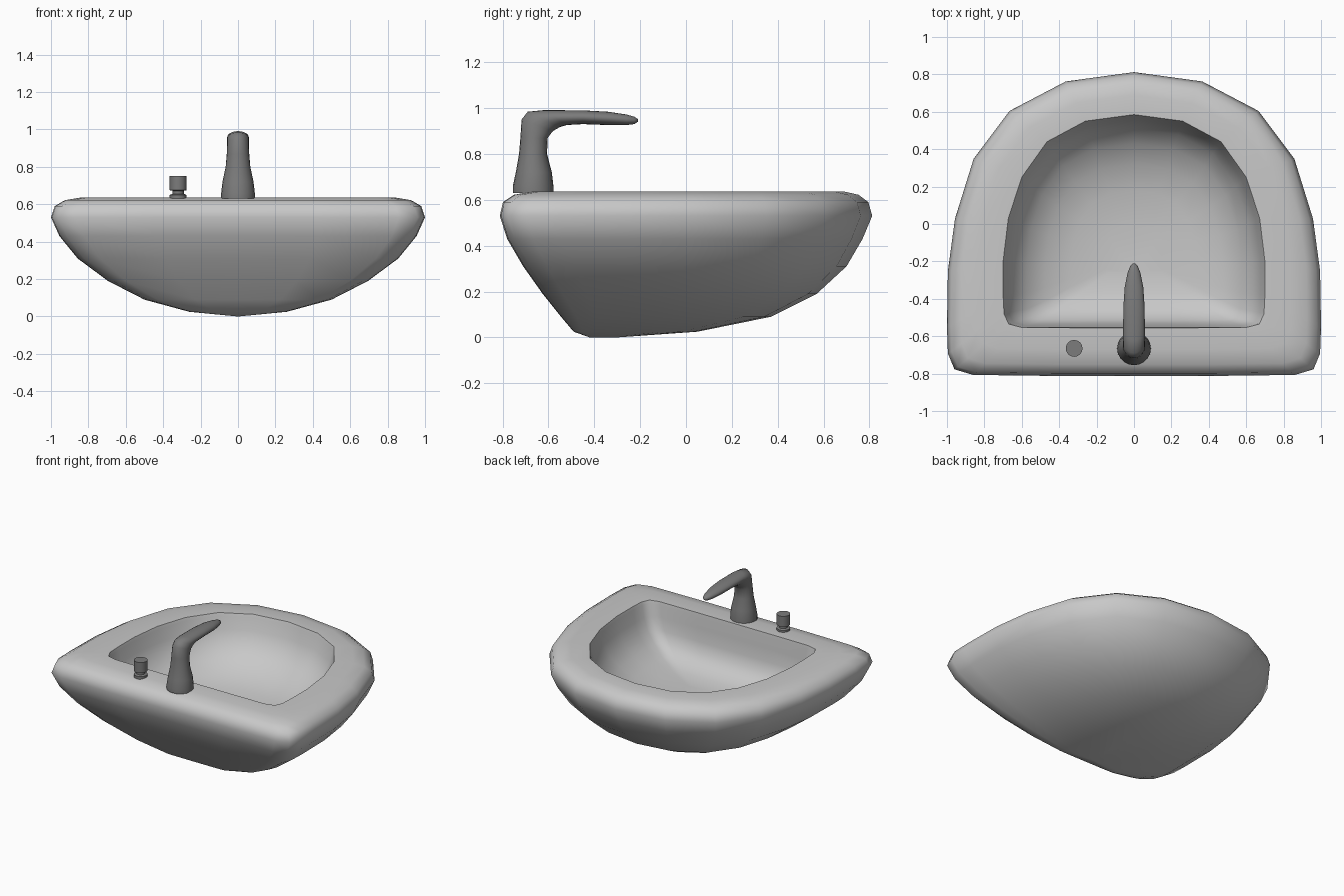
import bpy, bmesh, math

if "Cube" in bpy.data.objects:
    bpy.data.objects.remove(bpy.data.objects["Cube"])


def material(name, v):
    m = bpy.data.materials.new(name)
    m.diffuse_color = (v, v, v, 1)
    m.use_nodes = True
    m.node_tree.nodes["Principled BSDF"].inputs["Base Color"].default_value = m.diffuse_color
    return m


ceramic = material("light_grey_ceramic", 0.58)
metal = material("dark_grey_metal", 0.2)


def loft(name, rings, mat, angle):
    """Skin a list of equal-length closed rings and cap both ends."""
    bm = bmesh.new()
    vr = [[bm.verts.new(p) for p in r] for r in rings]
    n = len(rings[0])
    for a, b in zip(vr, vr[1:]):
        for i in range(n):
            j = (i + 1) % n
            bm.faces.new((a[i], a[j], b[j], b[i]))
    bm.faces.new(vr[0][::-1])
    bm.faces.new(vr[-1])
    bmesh.ops.remove_doubles(bm, verts=bm.verts, dist=0.0005)
    bmesh.ops.recalc_face_normals(bm, faces=bm.faces)
    me = bpy.data.meshes.new(name)
    bm.to_mesh(me)
    bm.free()
    me.materials.append(mat)
    ob = bpy.data.objects.new(name, me)
    bpy.context.collection.objects.link(ob)
    bpy.ops.object.select_all(action='DESELECT')
    ob.select_set(True)
    bpy.context.view_layer.objects.active = ob
    bpy.ops.object.shade_smooth_by_angle(angle=math.radians(angle))
    return ob


def outline_ring(half, z, sx, y0, y1):
    """Mirror a half outline, scale it in x and fit it to y0..y1."""
    full = half + [(-x, y) for x, y in half[-2:0:-1]]
    lo, hi = half[-1][1], half[0][1]
    return [(x * sx, y0 + (y - lo) / (hi - lo) * (y1 - y0), z) for x, y in full]


# Basin: outer shell, rim and bowl in one skin
outer = [(0, .812), (.365, .762), (.665, .605), (.857, .35), (.957, .03), (.995, -.25),
         (1, -.55), (.995, -.69), (.96, -.775), (.86, -.805), (.45, -.81), (0, -.81)]
inner = [(0, .585), (.26, .55), (.465, .44), (.60, .25), (.672, .03), (.70, -.2),
         (.70, -.38), (.695, -.48), (.67, -.535), (.60, -.553), (.3, -.555), (0, -.555)]
shell = [(0, 0, -.42, -.3), (.025, .26, -.49, .05), (.09, .5, -.545, .37), (.19, .695, -.625, .57),
         (.31, .857, -.71, .70), (.43, .955, -.78, .77), (.53, 1, -.812, .812),
         (.59, .98, -.798, .795), (.622, .925, -.75, .752), (.636, .84, -.67, .69)]
bowl = [(.636, 1, -.555, .585), (.615, .99, -.552, .578), (.53, .965, -.545, .555),
        (.44, .91, -.535, .51), (.37, .82, -.515, .43), (.31, .68, -.46, .32),
        (.275, .48, -.37, .18), (.26, .22, -.26, .0)]
loft("sink_basin", [outline_ring(outer, *r) for r in shell]
     + [outline_ring(inner, *r) for r in bowl], ceramic, 50)

# Faucet: elliptical sections given by back point, front point, half width
sections = [(-.755, .63, -.577, .63, .09), (-.755, .66, -.578, .66, .09),
            (-.742, .72, -.585, .72, .083), (-.728, .80, -.606, .80, .066),
            (-.722, .87, -.603, .87, .06), (-.717, .95, -.58, .90, .058),
            (-.69, .984, -.55, .917, .058), (-.62, .991, -.52, .926, .058),
            (-.45, .99, -.45, .93, .057), (-.34, .984, -.34, .926, .05),
            (-.26, .972, -.26, .926, .034), (-.225, .962, -.225, .93, .02),
            (-.21, .952, -.21, .94, .006)]


def section_ring(y0, z0, y1, z1, w, n=20):
    pts = []
    for i in range(n):
        a = 2 * math.pi * i / n
        t = (1 - math.cos(a)) / 2
        pts.append((w * math.sin(a), y0 + (y1 - y0) * t, z0 + (z1 - z0) * t))
    return pts


loft("faucet", [section_ring(*s) for s in sections], metal, 60)

# Drain knob: turned profile of radius and height
knob = [(.045, .63), (.045, .65), (.03, .656), (.03, .672), (.045, .675), (.045, .752)]
loft("drain_knob", [[(-.32 + r * math.cos(math.tau * i / 16), -.665 + r * math.sin(math.tau * i / 16), z)
                     for i in range(16)] for r, z in knob], metal, 35)
